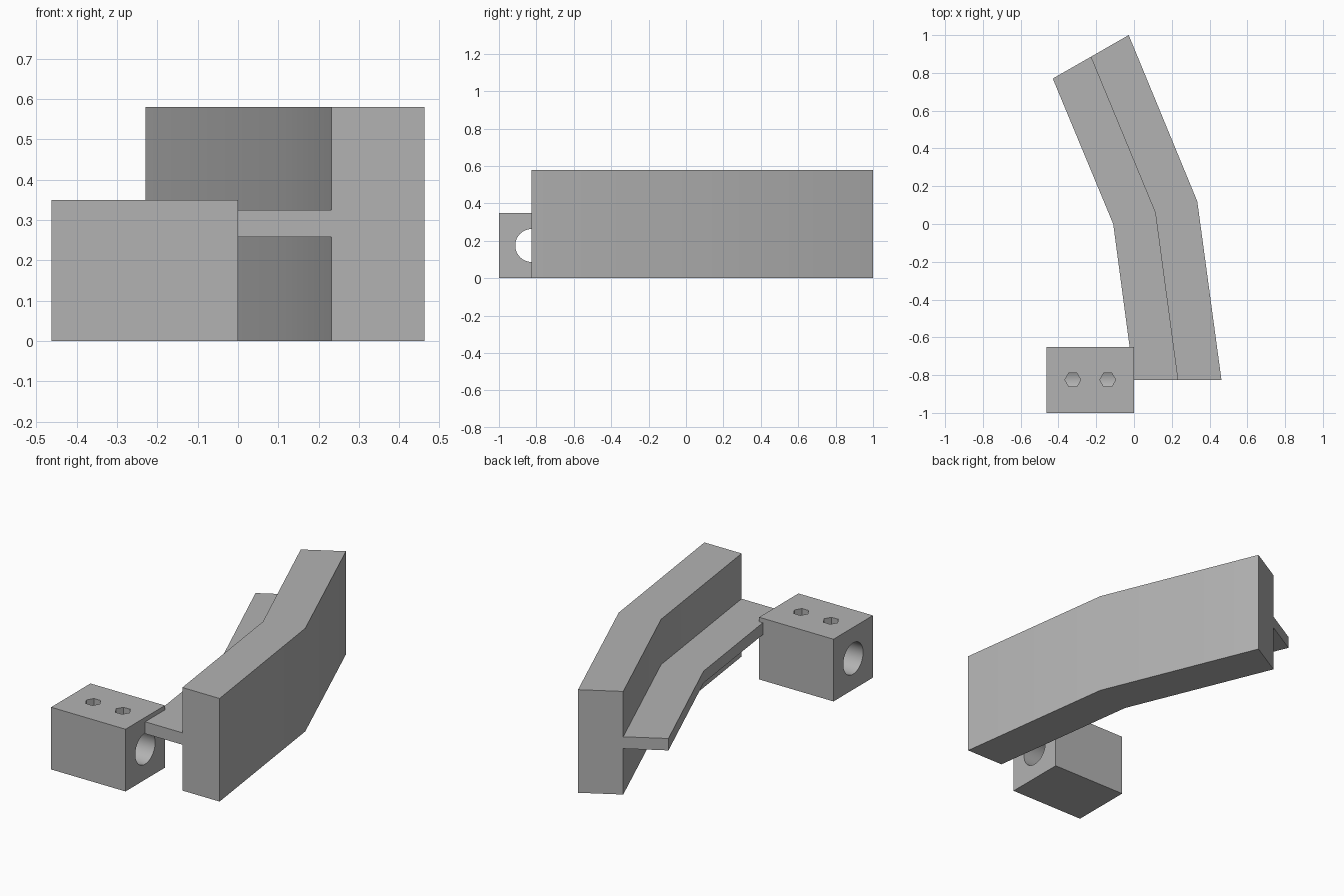
import bpy
import bmesh
import math
from mathutils import Vector

default = bpy.data.objects.get("Cube")
if default:
    bpy.data.objects.remove(default, do_unlink=True)

GREY = (0.45, 0.45, 0.45, 1.0)
grey = bpy.data.materials.new("plain grey")
grey.use_nodes = True
grey.diffuse_color = GREY
grey.node_tree.nodes["Principled BSDF"].inputs["Base Color"].default_value = GREY


def activate(obj):
    bpy.ops.object.select_all(action="DESELECT")
    obj.select_set(True)
    bpy.context.view_layer.objects.active = obj


def finish(obj):
    activate(obj)
    bpy.ops.object.shade_smooth_by_angle(angle=math.radians(30))


def cut(target, cutter):
    """Subtract the cutter from the target, then discard the cutter."""
    cutter.hide_render = True
    mod = target.modifiers.new("cut", "BOOLEAN")
    mod.operation = "DIFFERENCE"
    mod.solver = "EXACT"
    mod.object = cutter
    activate(target)
    bpy.ops.object.modifier_apply(modifier=mod.name)
    bpy.data.objects.remove(cutter, do_unlink=True)


def cylinder(sides, radius, depth, location, rotation=(0, 0, 0)):
    bpy.ops.mesh.primitive_cylinder_add(
        vertices=sides, radius=radius, depth=depth, location=location, rotation=rotation)
    return bpy.context.object


# Bent rail: a T section swept through three stations (inner edge, outer edge)
stations = [((0.0, -0.825), (0.463, -0.825)),
            ((-0.11, 0.0), (0.335, 0.12)),
            ((-0.43, 0.77), (-0.028, 1.0))]
section = [(1, 0), (1, 0.58), (0.5, 0.58), (0.5, 0.325),
           (0, 0.325), (0, 0.258), (0.5, 0.258), (0.5, 0)]
bm = bmesh.new()
rings = []
for inner, outer in stations:
    ring = []
    for across, z in section:
        p = Vector(inner).lerp(Vector(outer), across)
        ring.append(bm.verts.new((p.x, p.y, z)))
    rings.append(ring)
for a, b in zip(rings, rings[1:]):
    for i in range(len(section)):
        j = (i + 1) % len(section)
        bm.faces.new((a[i], a[j], b[j], b[i]))
bm.faces.new(rings[0])
bm.faces.new(rings[-1])
bmesh.ops.recalc_face_normals(bm, faces=bm.faces)
mesh = bpy.data.meshes.new("bent_rail")
bm.to_mesh(mesh)
bm.free()
rail = bpy.data.objects.new("bent_rail", mesh)
bpy.context.collection.objects.link(rail)
mesh.materials.append(grey)
finish(rail)

# Clamp block with a cross bore and two hexagonal screw holes
centre = Vector((-0.2315, -0.825, 0.175))
bpy.ops.mesh.primitive_cube_add(size=1, location=centre)
block = bpy.context.object
block.name = "clamp_block"
block.scale = (0.463, 0.35, 0.35)
bpy.ops.object.transform_apply(location=False, rotation=False, scale=True)
block.data.materials.append(grey)
cut(block, cylinder(48, 0.088, 0.8, centre, (0, math.pi / 2, 0)))
for side in (-1, 1):
    spot = centre + Vector((side * 0.0925, 0, 0.125))
    # Half a step of turn puts the hexagon corners on the long axis
    cut(block, cylinder(6, 0.042, 0.25, spot, (0, 0, math.pi / 6)))
finish(block)
